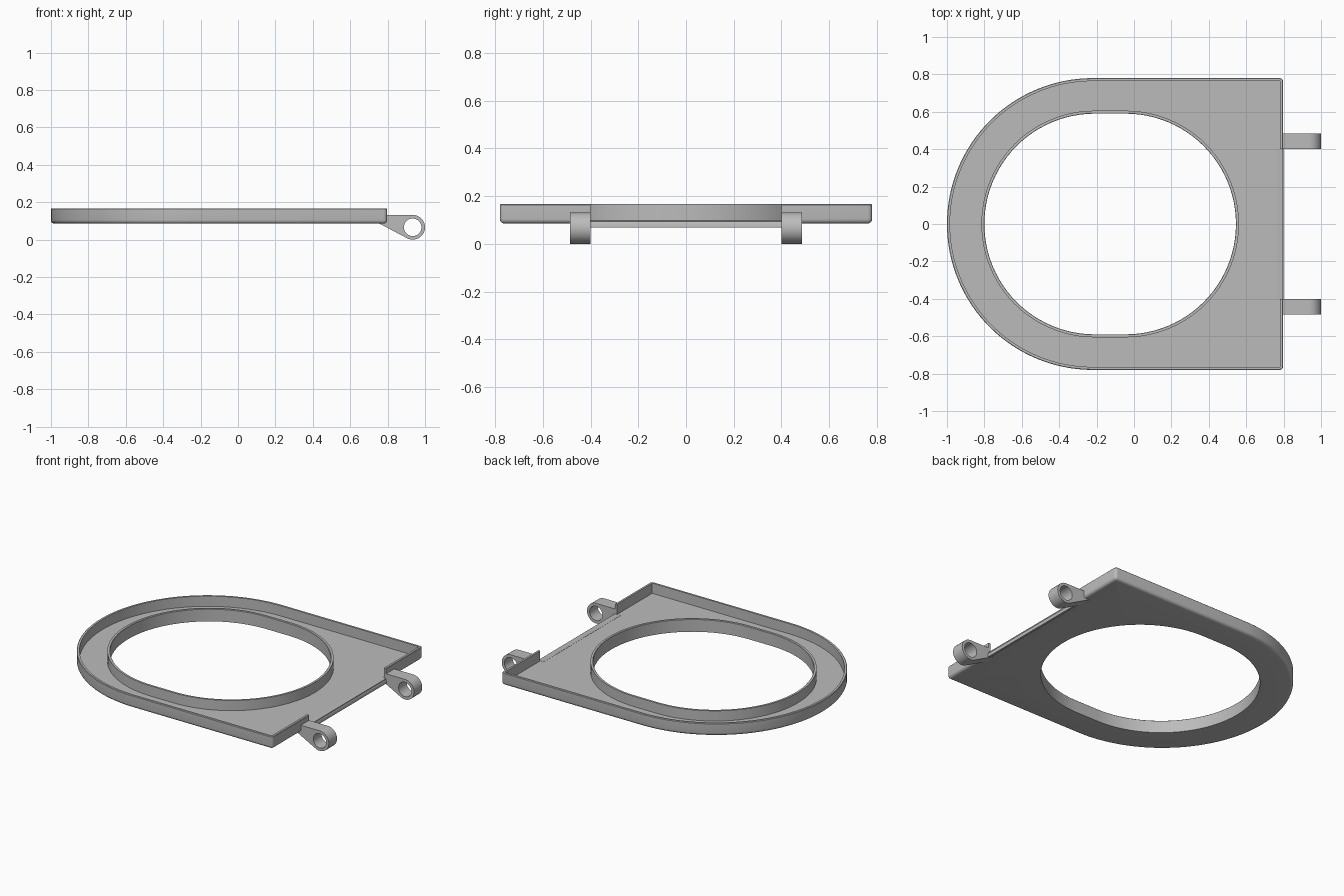
import bpy, bmesh, math

if "Cube" in bpy.data.objects:
    bpy.data.objects.remove(bpy.data.objects["Cube"])

grey = bpy.data.materials.new("grey plastic")
grey.diffuse_color = (0.5, 0.5, 0.5, 1)
grey.use_nodes = True
grey.node_tree.nodes["Principled BSDF"].inputs["Base Color"].default_value = grey.diffuse_color


def arc(cx, cy, r, a0, a1, n):
    angles = [math.radians(a0 + (a1 - a0) * i / n) for i in range(n + 1)]
    return [(cx + r * math.cos(a), cy + r * math.sin(a)) for a in angles]


def finish(bm, name):
    bmesh.ops.recalc_face_normals(bm, faces=bm.faces)
    mesh = bpy.data.meshes.new(name)
    bm.to_mesh(mesh)
    bm.free()
    mesh.materials.append(grey)
    obj = bpy.data.objects.new(name, mesh)
    bpy.context.collection.objects.link(obj)
    bpy.ops.object.select_all(action='DESELECT')
    obj.select_set(True)
    bpy.context.view_layer.objects.active = obj
    return obj


def smooth(obj):
    bpy.ops.object.shade_smooth_by_angle(angle=math.radians(35))


def extrude_y(name, profile, y0, y1):
    """Closed x-z profile extruded from y0 to y1."""
    bm = bmesh.new()
    face = bm.faces.new([bm.verts.new((x, y0, z)) for x, z in profile])
    out = bmesh.ops.extrude_face_region(bm, geom=[face])['geom']
    bmesh.ops.translate(bm, vec=(0, y1 - y0, 0),
                        verts=[v for v in out if isinstance(v, bmesh.types.BMVert)])
    return finish(bm, name)


def outer_outline(inset):
    """Half round front, straight sides and a square back."""
    c = max(0.003, 0.018 - inset)
    x, y = 0.797 - inset, 0.78 - inset
    return (arc(-0.22, 0, y, 90, 270, 64)
            + arc(x - c, c - y, c, -90, 0, 4) + arc(x - c, y - c, c, 0, 90, 4))


def inner_outline(r):
    """Rounded opening with short straight sides."""
    return arc(-0.21, 0, r, 90, 270, 48) + arc(-0.045, 0, r, -90, 90, 48)


def add_wall(bm, loops):
    """Skin a stack of (outline, z) loops; return the first and last edge loops."""
    rows = [[bm.verts.new((x, y, z)) for x, y in pts] for pts, z in loops]
    n = len(rows[0])
    for a, b in zip(rows, rows[1:]):
        for i in range(n):
            j = (i + 1) % n
            bm.faces.new((a[i], a[j], b[j], b[i]))
    return [[bm.edges.get((r[i], r[(i + 1) % n])) for i in range(n)]
            for r in (rows[0], rows[-1])]


BOTTOM, FLOOR, TOP = 0.085, 0.1, 0.167

# Seat shell: rounded outer rim, floor and inner rim
bm = bmesh.new()
R = 0.02
rim = [(outer_outline(R - x), BOTTOM + R + z) for x, z in arc(0, 0, R, -90, 0, 5)]
rim += [(outer_outline(i), z) for i, z in
        ((0, TOP - 0.003), (0.003, TOP), (0.016, TOP), (0.016, FLOOR))]
ring = [(inner_outline(r), z) for r, z in
        ((0.59, BOTTOM), (0.59, TOP - 0.002), (0.592, TOP), (0.606, TOP), (0.606, FLOOR))]
rim_ends, ring_ends = add_wall(bm, rim), add_wall(bm, ring)
for a, b in zip(rim_ends, ring_ends):
    bmesh.ops.triangle_fill(bm, use_beauty=True, edges=a + b)
seat = finish(bm, "seat_shell")

# Opening in the back wall between the hinges
cutter = extrude_y("back_gap_cutter",
                   [(0.77, FLOOR + 0.0005), (0.9, FLOOR + 0.0005), (0.9, 0.3), (0.77, 0.3)], -0.4, 0.4)
cutter.hide_render = True
bpy.context.view_layer.objects.active = seat
mod = seat.modifiers.new("back gap", 'BOOLEAN')
mod.operation, mod.solver, mod.object = 'DIFFERENCE', 'EXACT', cutter
bpy.ops.object.modifier_apply(modifier=mod.name)
bpy.data.objects.remove(cutter)
bpy.ops.object.select_all(action='DESELECT')
seat.select_set(True)
smooth(seat)

# Turned-down lip along the opening
lip = extrude_y("back_lip", [(0.755, 0.09), (0.755, 0.101), (0.782, 0.101), (0.792, 0.097),
                             (0.798, 0.088), (0.798, 0.069), (0.784, 0.069), (0.78, 0.084)], -0.4, 0.4)
smooth(lip)

# Hinge arms: tapered lug with a pin hole
CX, CZ, R_OUT, R_HOLE = 0.934, 0.066, 0.066, 0.047
for name, y0 in (("hinge_front", -0.485), ("hinge_back", 0.4)):
    lug = [(0.783, 0.132), (0.783, 0.088), (0.755, 0.086)] + arc(CX, CZ, R_OUT, -113, 90, 28)
    hole = arc(CX, CZ, R_HOLE, 0, 348.75, 31)
    bm = bmesh.new()
    ends = []
    for pts in (lug, hole):
        ends.append(add_wall(bm, [(pts, y0), (pts, y0 + 0.085)]))
    for a, b in zip(*ends):
        bmesh.ops.triangle_fill(bm, use_beauty=True, edges=a + b)
    for v in bm.verts:
        v.co.y, v.co.z = v.co.z, v.co.y
    smooth(finish(bm, name))
